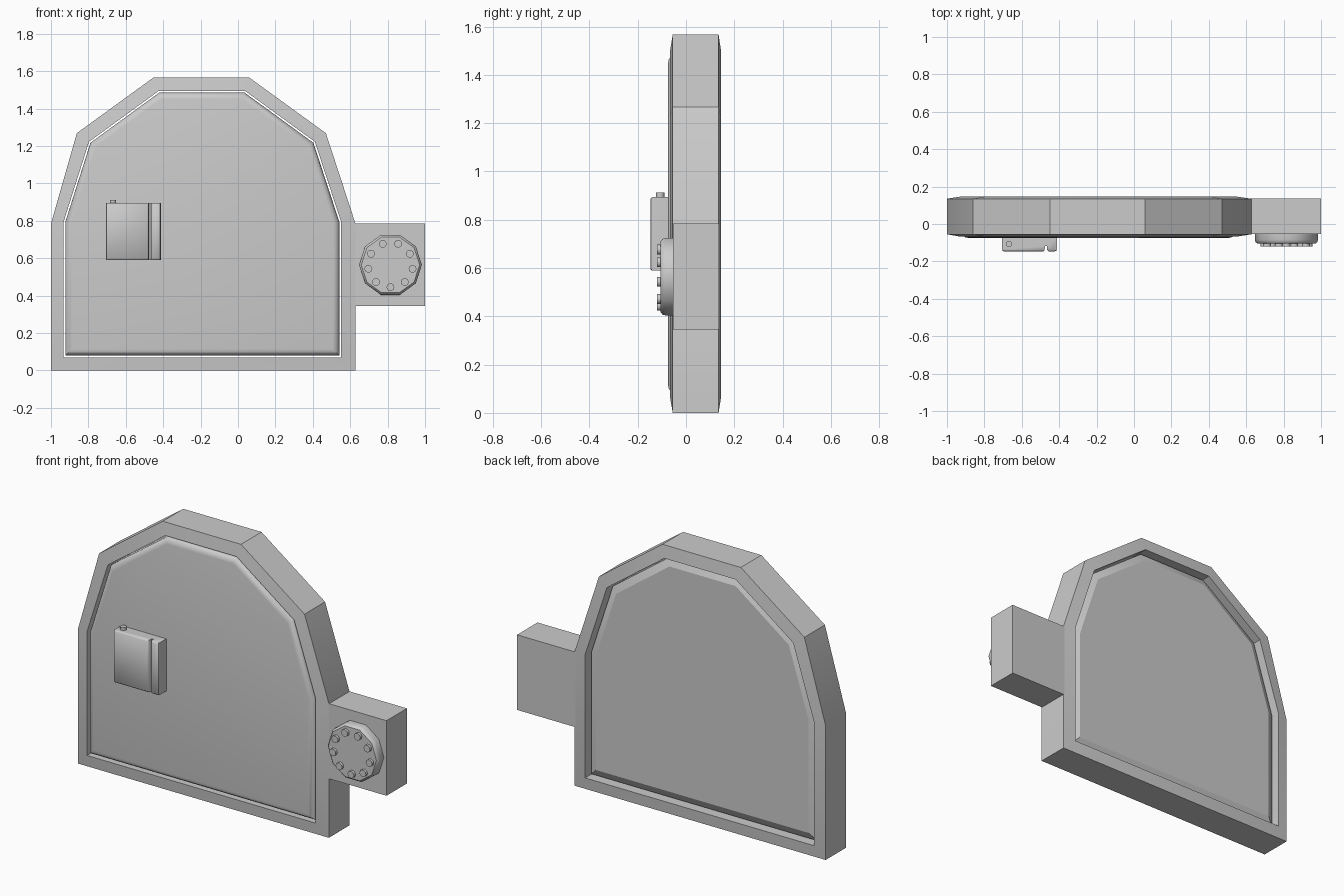
import bpy, bmesh, math
from mathutils import Vector, Matrix

if "Cube" in bpy.data.objects:
    bpy.data.objects.remove(bpy.data.objects["Cube"])

OUTER = [(-1, 0), (0.628, 0), (0.628, 0.785), (0.47, 1.268), (0.058, 1.567),
         (-0.45, 1.567), (-0.862, 1.268), (-1, 0.785)]
INNER = [(-0.932, 0.070), (0.551, 0.070), (0.551, 0.795), (0.411, 1.222), (0.038, 1.494),
         (-0.424, 1.494), (-0.797, 1.222), (-0.932, 0.795)]


def inset(pts, d):
    """Move every edge of a counter-clockwise outline inward by d."""
    out = []
    for i, p in enumerate(pts):
        p, a, b = Vector(p), Vector(pts[i - 1]), Vector(pts[(i + 1) % len(pts)])
        e1, e2 = (p - a).normalized(), (b - p).normalized()
        n1, n2 = Vector((-e1.y, e1.x)), Vector((-e2.y, e2.x))
        out.append(tuple(p + (n1 + n2) * d / (1 + n1.dot(n2))))
    return out


def finish(name, bm, smooth=None):
    bmesh.ops.recalc_face_normals(bm, faces=bm.faces[:])
    me = bpy.data.meshes.new(name)
    bm.to_mesh(me)
    bm.free()
    ob = bpy.data.objects.new(name, me)
    bpy.context.collection.objects.link(ob)
    if smooth:
        bpy.context.view_layer.objects.active = ob
        ob.select_set(True)
        bpy.ops.object.shade_smooth_by_angle(angle=math.radians(smooth))
        ob.select_set(False)
    return ob


def skin(name, loops3d, closed=False, smooth=None):
    """Join equal-length 3D loops; cap the ends or close the chain."""
    bm = bmesh.new()
    loops = [[bm.verts.new(co) for co in loop] for loop in loops3d]
    n = len(loops[0])
    pairs = list(zip(loops, loops[1:]))
    if closed:
        pairs.append((loops[-1], loops[0]))
    else:
        bm.faces.new(loops[0])
        bm.faces.new(loops[-1])
    for a, b in pairs:
        for i in range(n):
            j = (i + 1) % n
            bm.faces.new((a[i], a[j], b[j], b[i]))
    return finish(name, bm, smooth)


def loft(name, rings, **kw):
    """Skin outlines given as (xz points, y)."""
    return skin(name, [[(x, y, z) for x, z in pts] for pts, y in rings], **kw)


def ngon(cx, cz, r, n, start=0.0):
    return [(cx + r * math.cos(start + math.tau * i / n),
             cz + r * math.sin(start + math.tau * i / n)) for i in range(n)]


# Door frame, its faces swelling slightly toward the opening
loft("door_frame", [(OUTER, -0.055), (INNER, -0.067), (INNER, 0.146), (OUTER, 0.135)],
     closed=True, smooth=30)

# Door panel: rounded front edge, shallow chamfer at the back
edge = inset(INNER, 0.009)
front = []
for k in range(5):
    a = math.pi / 2 * (1 - k / 4)
    front.append((inset(edge, 0.035 * (1 - math.cos(a))), -0.04 - 0.034 * math.sin(a)))
loft("door_panel", front + [(edge, 0.101), (inset(edge, 0.043), 0.123)], smooth=24)

# Hinge block beside the frame
block = [(0.60, 0.345), (1.0, 0.345), (1.0, 0.785), (0.60, 0.785)]
loft("hinge_block", [(block, -0.053), (block, 0.136)])

# Ten-sided hinge cap with a ring of bolts
CX, CZ = 0.815, 0.564
cap = [(0.168, -0.05), (0.168, -0.085), (0.165, -0.097), (0.156, -0.105)]
loft("hinge_cap", [(ngon(CX, CZ, r, 10), y) for r, y in cap], smooth=40)
for i, (x, z) in enumerate(ngon(CX, CZ, 0.12, 9, -math.pi / 2)):
    bolt = ngon(x, z, 0.021, 10)
    loft(f"hinge_bolt_{i + 1}", [(bolt, -0.10), (bolt, -0.120)], smooth=40)

# Lock housing: plan profile with a vertical groove, extruded upward
plan = [(-0.705, -0.07), (-0.705, -0.135), (-0.702, -0.144), (-0.693, -0.147), (-0.485, -0.147),
        (-0.478, -0.140), (-0.476, -0.118), (-0.466, -0.118), (-0.464, -0.140), (-0.457, -0.147),
        (-0.425, -0.147), (-0.416, -0.144), (-0.413, -0.135), (-0.413, -0.07)]
levels = [(0.589, -0.140), (0.596, -0.147), (0.888, -0.147), (0.895, -0.140)]
skin("lock_housing", [[(x, max(y, cut), z) for x, y in plan] for z, cut in levels], smooth=50)

# Small button on top of the lock
bm = bmesh.new()
bmesh.ops.create_cone(bm, cap_ends=True, segments=12, radius1=0.017, radius2=0.017, depth=0.03,
                      matrix=Matrix.Translation((-0.668, -0.107, 0.897)))
finish("lock_button", bm, 40)
